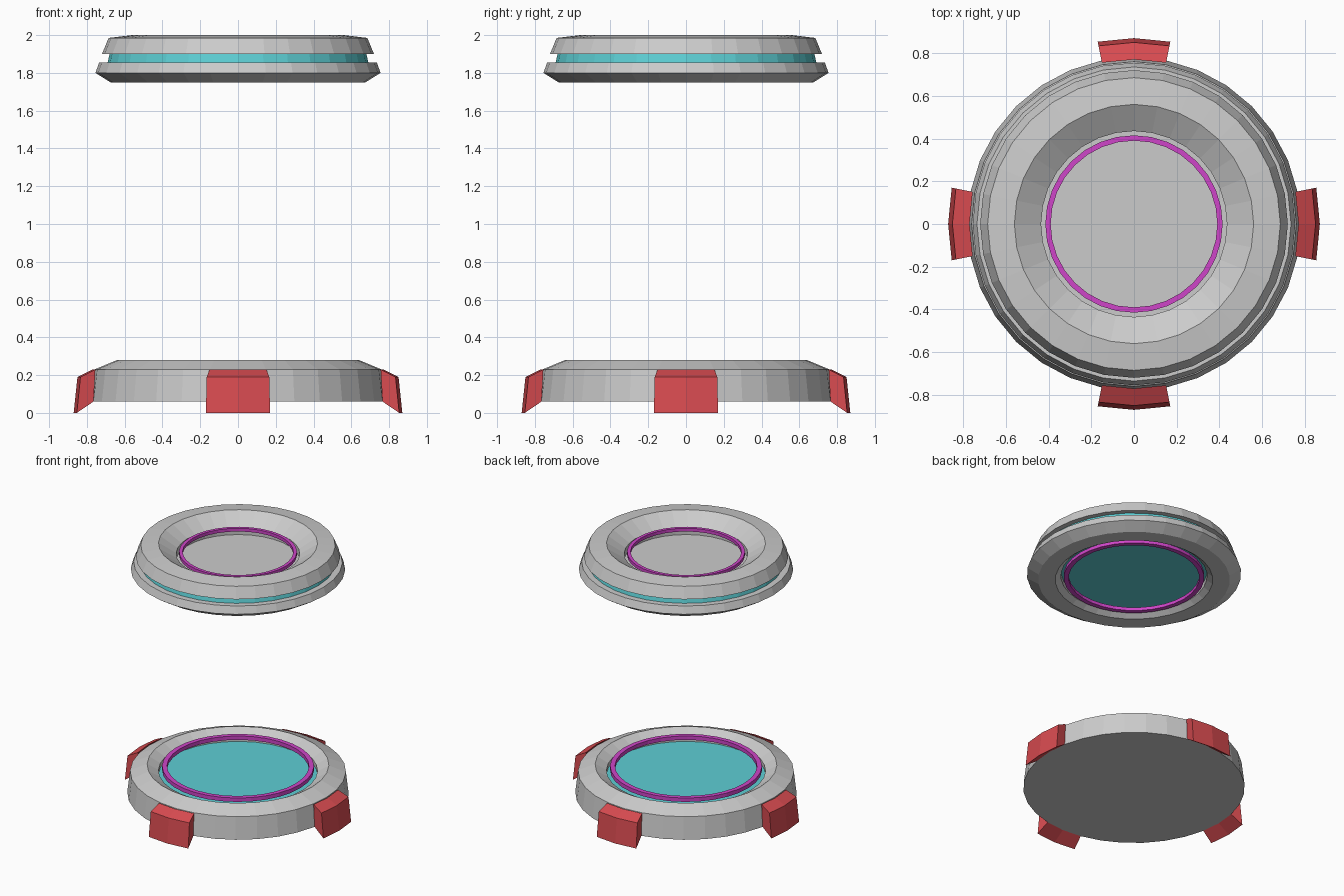
import bpy, bmesh
from math import cos, sin, tau

if "Cube" in bpy.data.objects:
    bpy.data.objects.remove(bpy.data.objects["Cube"])

SIDES = 32


def material(name, color):
    m = bpy.data.materials.new(name)
    m.diffuse_color = color
    m.use_nodes = True
    m.node_tree.nodes["Principled BSDF"].inputs["Base Color"].default_value = m.diffuse_color
    return m


CYAN = material("cyan", (0.11, 0.62, 0.66, 1))
MAGENTA = material("magenta", (0.62, 0.06, 0.58, 1))
RED = material("red", (0.68, 0.07, 0.08, 1))


def lathe(name, profile, mat=None, closed=False, start=0, count=SIDES):
    """Sweep an (r, z) profile around z; a partial sweep of a closed profile gets end caps."""
    bm = bmesh.new()
    full = count == SIDES
    columns = []
    for i in range(count if full else count + 1):
        a = tau * (start + i) / SIDES
        columns.append([bm.verts.new((r * cos(a), r * sin(a), z)) for r, z in profile])
    n = len(profile)
    for i in range(count):
        c, d = columns[i], columns[(i + 1) % len(columns)]
        for j in range(n if closed else n - 1):
            k = (j + 1) % n
            if profile[k][0] == 0 or profile[j][0] == 0:
                continue
            bm.faces.new((c[j], c[k], d[k], d[j]))
    # flat disc where a profile ends on the axis
    if profile[-1][0] == 0:
        bm.faces.new([c[-2] for c in reversed(columns)])
    if profile[0][0] == 0:
        bm.faces.new([c[1] for c in columns])
    if not full:
        bm.faces.new(columns[0])
        bm.faces.new(columns[-1][::-1])
        bmesh.ops.recalc_face_normals(bm, faces=bm.faces)
    bmesh.ops.delete(bm, geom=[v for v in bm.verts if not v.link_faces], context='VERTS')
    me = bpy.data.meshes.new(name)
    bm.to_mesh(me)
    bm.free()
    if mat:
        me.materials.append(mat)
    ob = bpy.data.objects.new(name, me)
    bpy.context.collection.objects.link(ob)
    return ob


def hoop(name, r0, r1, z0, z1):
    lathe(name, [(r0, z1), (r1, z1), (r1, z0), (r0, z0)], MAGENTA, closed=True)


# Base pad with sunken glowing disc and floating hoop
lathe("base", [(0.56, 0.20), (0.56, 0.235), (0.64, 0.28), (0.76, 0.23), (0.78, 0.06), (0, 0.06)])
lathe("base_glow_disc", [(0, 0.20), (0.56, 0.20)], CYAN)
hoop("base_hoop", 0.50, 0.535, 0.24, 0.27)

# Four feet, each two segments wide
for q in range(4):
    lathe(f"foot_{q + 1}", [(0.77, 0.23), (0.85, 0.19), (0.87, 0), (0.78, 0.06)],
          RED, closed=True, start=q * SIDES // 4 - 1, count=2)

# Hovering upper ring: top plate, glowing band, lower flange
lathe("upper_plate", [(0, 1.865), (0.435, 1.865), (0.435, 1.92), (0.56, 2.0),
                      (0.685, 1.985), (0.72, 1.90), (0.68, 1.90)])
lathe("upper_glow_band", [(0.68, 1.90), (0.69, 1.855)], CYAN)
lathe("upper_flange", [(0.69, 1.855), (0.735, 1.855), (0.755, 1.80), (0.675, 1.75),
                       (0.555, 1.75), (0.515, 1.78), (0.515, 1.82)])
lathe("upper_glow_disc", [(0.515, 1.82), (0, 1.82)], CYAN)
hoop("upper_top_hoop", 0.39, 0.415, 1.91, 1.935)
hoop("upper_bottom_hoop", 0.46, 0.495, 1.765, 1.79)
